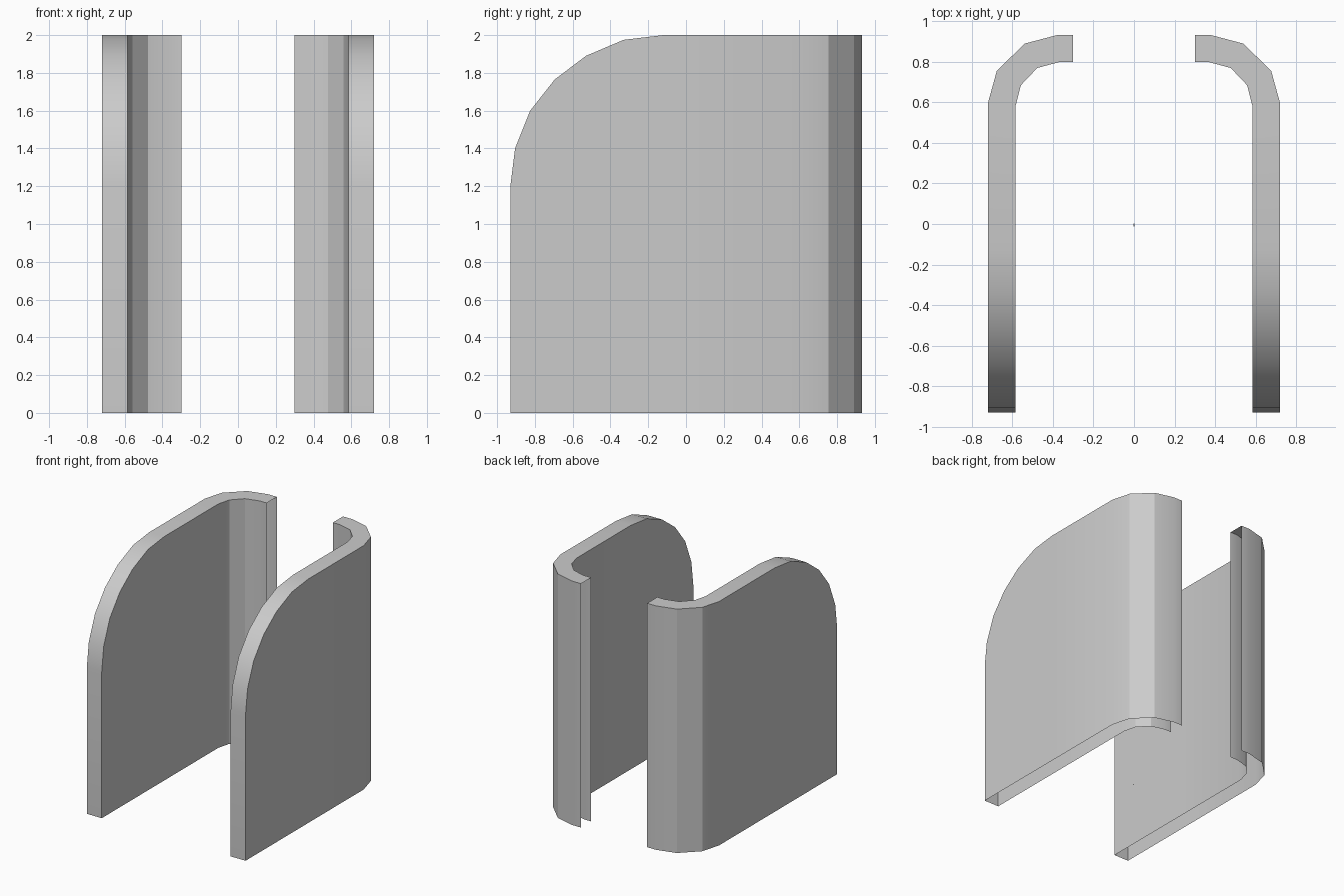
import bpy, bmesh, math

if "Cube" in bpy.data.objects:
    bpy.data.objects.remove(bpy.data.objects["Cube"])

# Stations along one side panel: outer (x, y), inner (x, y), top height
XO, XI = 0.72, 0.585
arc = [(-0.93, 1.2), (-0.905, 1.4), (-0.825, 1.6), (-0.695, 1.765),
       (-0.53, 1.89), (-0.33, 1.975), (-0.12, 2.0)]
stations = [((XO, y), (XI, y), z) for y, z in arc]
stations += [((XO, 0.6), (XI, 0.58), 2.0),
             ((0.677, 0.755), (0.558, 0.685), 2.0),
             ((0.54, 0.89), (0.477, 0.77), 2.0),
             ((0.38, 0.932), (0.365, 0.80), 2.0),
             ((0.30, 0.932), (0.30, 0.80), 2.0)]

# Side panel shell: outer wall, inner wall, top rim and front edge; base and rear end stay open
bm = bmesh.new()
rings = []
for o, i, z in stations:
    rings.append([bm.verts.new(p) for p in
                  ((*o, 0), (*o, z), (*i, z), (*i, 0))])
for a, b in zip(rings, rings[1:]):
    for k in range(3):
        bm.faces.new((a[k], b[k], b[k + 1], a[k + 1]))
f = rings[0]
bm.faces.new((f[3], f[0], f[1], f[2]))
for face in bm.faces:
    face.smooth = True
mesh = bpy.data.meshes.new("side_panels")
bm.to_mesh(mesh)
bm.free()
mesh.set_sharp_from_angle(angle=math.radians(25))
panels = bpy.data.objects.new("side_panels", mesh)
bpy.context.collection.objects.link(panels)

# Opposite panel
mirror = panels.modifiers.new("mirror", 'MIRROR')
mirror.use_axis[0] = True
mirror.use_mirror_merge = False

# Tiny flat speck at the base centre
bpy.ops.mesh.primitive_plane_add(size=1, location=(0, -0.005, 0))
speck = bpy.context.object
speck.name = "centre_speck"
speck.scale = (0.004, 0.016, 1)
